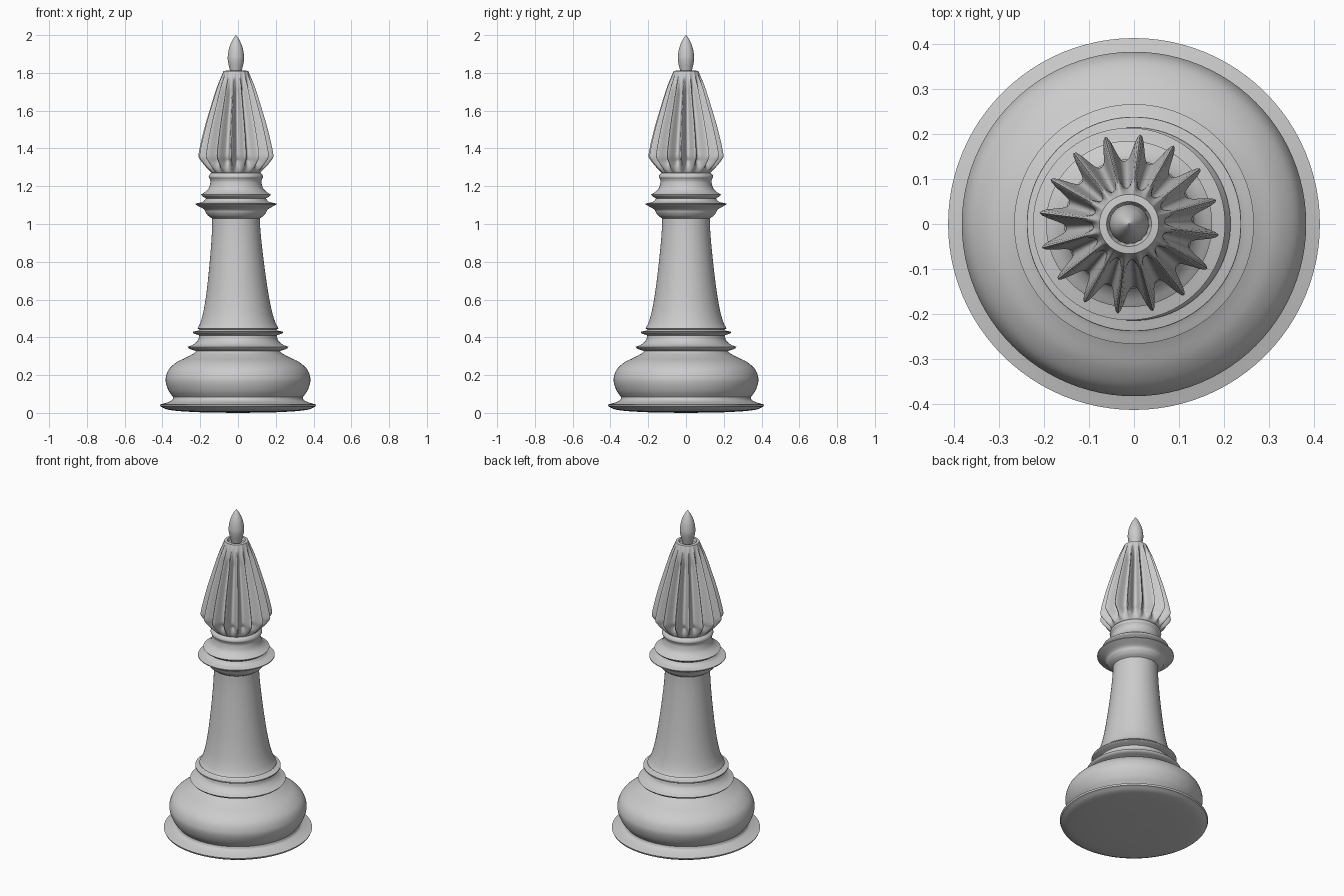
import bpy, math
from mathutils import Vector

TAU = math.tau


def smooth(points, steps=6):
    """Catmull-Rom curve through (radius, z) points."""
    p = [Vector(q) for q in points]
    if len(p) < 3:
        return p
    p = [2 * p[0] - p[1]] + p + [2 * p[-1] - p[-2]]
    out = []
    for a, b, c, d in zip(p, p[1:], p[2:], p[3:]):
        for i in range(steps):
            t = i / steps
            out.append(0.5 * (2 * b + (c - a) * t + (2 * a - 5 * b + 4 * c - d) * t * t
                              + (3 * b - a - 3 * c + d) * t ** 3))
    return out + [p[-2]]


def axis_x(z):
    """The turned axis leans slightly to -x along the stem."""
    return -0.011 * min(1, max(0, (z - 0.45) / 0.6))


def lathe(name, runs, sides=96, shape=None, angle=35):
    """Revolve smooth runs that meet at crisp corners; shape alters the radius."""
    prof = []
    for run in runs:
        for q in smooth(run):
            if not prof or (q - prof[-1]).length > 1e-5:
                prof.append(q)
    verts, faces = [], []
    for r, z in prof:
        for i in range(sides):
            a = TAU * i / sides
            rr = shape(r, z, a) if shape else r
            verts.append((axis_x(z) + rr * math.cos(a), rr * math.sin(a), z))
    for k in range(len(prof) - 1):
        for i in range(sides):
            j = (i + 1) % sides
            faces.append((k * sides + i, k * sides + j,
                          (k + 1) * sides + j, (k + 1) * sides + i))
    faces.append(tuple(reversed(range(sides))))
    faces.append(tuple(range((len(prof) - 1) * sides, len(prof) * sides)))
    mesh = bpy.data.meshes.new(name)
    mesh.from_pydata(verts, [], faces)
    ob = bpy.data.objects.new(name, mesh)
    bpy.context.collection.objects.link(ob)
    bpy.ops.object.select_all(action='DESELECT')
    ob.select_set(True)
    bpy.context.view_layer.objects.active = ob
    bpy.ops.object.shade_smooth_by_angle(angle=math.radians(angle))
    return ob


# Foot: thin flared disc, round cushion and two rings
lathe("base", [
    [(0.02, 0.0), (0.22, 0.004), (0.36, 0.015), (0.41, 0.034)],
    [(0.41, 0.034), (0.414, 0.044)],
    [(0.414, 0.044), (0.375, 0.055), (0.35, 0.067), (0.343, 0.083)],
    [(0.343, 0.083), (0.366, 0.115), (0.381, 0.155), (0.382, 0.19), (0.365, 0.232),
     (0.325, 0.268), (0.275, 0.293), (0.235, 0.315), (0.222, 0.328)],
    [(0.222, 0.328), (0.255, 0.338), (0.267, 0.35)],
    [(0.267, 0.35), (0.235, 0.363), (0.212, 0.385), (0.205, 0.41)],
    [(0.205, 0.41), (0.236, 0.422), (0.238, 0.43)],
    [(0.238, 0.43), (0.208, 0.437), (0.2, 0.445)],
])

# Tapering stem
lathe("stem", [
    [(0.2, 0.44), (0.215, 0.447)],
    [(0.215, 0.447), (0.2, 0.475), (0.183, 0.53), (0.166, 0.62), (0.15, 0.74),
     (0.136, 0.87), (0.128, 0.97), (0.126, 1.035)],
])

# Collar under the head
lathe("collar", [
    [(0.12, 1.025), (0.127, 1.03), (0.145, 1.042), (0.158, 1.058), (0.17, 1.078), (0.214, 1.103)],
    [(0.214, 1.103), (0.214, 1.108)],
    [(0.214, 1.108), (0.175, 1.118), (0.158, 1.135)],
    [(0.158, 1.135), (0.178, 1.147), (0.185, 1.156)],
    [(0.185, 1.156), (0.16, 1.172), (0.143, 1.192), (0.135, 1.222), (0.138, 1.238)],
    [(0.138, 1.238), (0.144, 1.25), (0.138, 1.264), (0.124, 1.275)],
])


def flutes(r, z, a):
    """Sixteen narrow ridges with scooped valleys, deepest at the shoulder."""
    if z < 1.36:
        depth = 0.30 * min(1, max(0, (z - 1.275) / 0.06))
    else:
        depth = 0.30 * min(1, max(0, (1.808 - z) / 0.12))
    phase = 16 * (a + math.radians(7.3))
    wave = (0.5 + 0.5 * math.cos(phase + 0.25 * math.sin(phase))) ** 1.3
    return r * (1 - depth * (1 - wave))


# Fluted head with a flat recessed top
lathe("fluted_head", [
    [(0.12, 1.262), (0.135, 1.277), (0.163, 1.305), (0.195, 1.345), (0.201, 1.362)],
    [(0.201, 1.362), (0.19, 1.42), (0.165, 1.52), (0.135, 1.62), (0.103, 1.72), (0.066, 1.81)],
    [(0.066, 1.81), (0.05, 1.812)],
    [(0.05, 1.812), (0.045, 1.795)],
    [(0.045, 1.795), (0.005, 1.795)],
], sides=256, shape=flutes, angle=40)

# Bud finial
lathe("finial", [
    [(0.025, 1.79), (0.033, 1.82), (0.042, 1.86), (0.043, 1.89), (0.035, 1.935),
     (0.018, 1.975), (0.001, 2.0)],
], sides=48)
